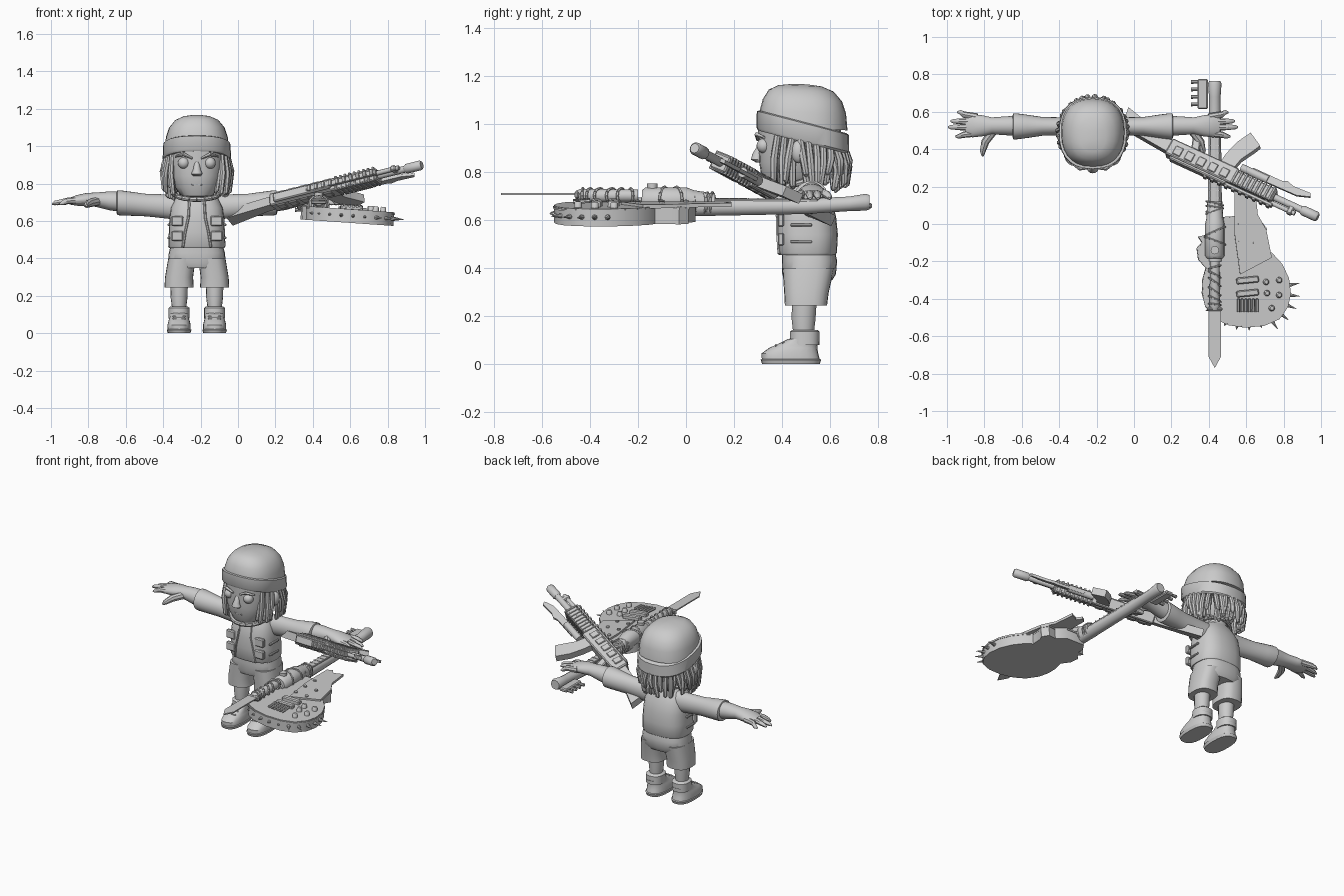
import bpy, bmesh, math, random
from mathutils import Vector, Matrix

random.seed(4)
if "Cube" in bpy.data.objects:
    bpy.data.objects.remove(bpy.data.objects["Cube"])

grey = bpy.data.materials.new("plain_grey")
grey.use_nodes = True
COLOUR = (0.6, 0.6, 0.6, 1)
grey.diffuse_color = COLOUR
grey.node_tree.nodes["Principled BSDF"].inputs["Base Color"].default_value = COLOUR
X, Y, Z = Vector((1, 0, 0)), Vector((0, 1, 0)), Vector((0, 0, 1))
CX = -0.22


def finish(name, bm, matrix=None, angle=40):
    if matrix:
        bm.transform(matrix)
    bmesh.ops.recalc_face_normals(bm, faces=bm.faces)
    mesh = bpy.data.meshes.new(name)
    bm.to_mesh(mesh)
    bm.free()
    mesh.materials.append(grey)
    ob = bpy.data.objects.new(name, mesh)
    bpy.context.collection.objects.link(ob)
    bpy.ops.object.select_all(action='DESELECT')
    ob.select_set(True)
    bpy.context.view_layer.objects.active = ob
    bpy.ops.object.shade_smooth_by_angle(angle=math.radians(angle))
    return ob


def loft(name, sections, u=X, v=Y, n=24, power=2.0, matrix=None, angle=40):
    """Skin rounded sections: (centre, radius_u, radius_v)."""
    bm = bmesh.new()
    rings = []
    for c, ru, rv in sections:
        ring = []
        for i in range(n):
            t = math.tau * i / n
            cs, sn = math.cos(t), math.sin(t)
            pu = math.copysign(abs(cs) ** (2 / power), cs) * ru
            pv = math.copysign(abs(sn) ** (2 / power), sn) * rv
            ring.append(bm.verts.new(Vector(c) + u * pu + v * pv))
        rings.append(ring)
    for a, b in zip(rings, rings[1:]):
        for i in range(n):
            j = (i + 1) % n
            bm.faces.new((a[i], a[j], b[j], b[i]))
    bm.faces.new(rings[0])
    bm.faces.new(rings[-1])
    return finish(name, bm, matrix, angle)


def tube(name, points, radii, n=8, matrix=None, flat=1.0):
    pts = [Vector(p) for p in points]
    axis = (pts[-1] - pts[0]).normalized()
    u = axis.cross(Z if abs(axis.z) < 0.8 else Y).normalized()
    if not isinstance(radii, (list, tuple)):
        radii = [radii] * len(pts)
    return loft(name, [(p, r, r * flat) for p, r in zip(pts, radii)], u, u.cross(axis), n, 2, matrix)


def box(name, centre, size, matrix=None, bevel=0.006, turn=0):
    bm = bmesh.new()
    bmesh.ops.create_cube(bm, size=1)
    bm.transform(Matrix.Translation(centre) @ Matrix.Rotation(turn, 4, 'Z') @ Matrix.Diagonal((*size, 1)))
    if bevel:
        bmesh.ops.bevel(bm, geom=bm.edges[:], offset=bevel, segments=1, affect='EDGES')
    return finish(name, bm, matrix, 30)


def slab(name, outline, z0, z1, matrix=None):
    bm = bmesh.new()
    base = bm.faces.new([bm.verts.new((x, y, z0)) for x, y in outline])
    top = bmesh.ops.extrude_face_region(bm, geom=[base])["geom"]
    bmesh.ops.translate(bm, vec=(0, 0, z1 - z0), verts=[g for g in top if isinstance(g, bmesh.types.BMVert)])
    return finish(name, bm, matrix, 40)


def ball(name, centre, r, scale=(1, 1, 1)):
    bm = bmesh.new()
    bmesh.ops.create_uvsphere(bm, u_segments=16, v_segments=10, radius=r)
    return finish(name, bm, Matrix.Translation(centre) @ Matrix.Diagonal((*scale, 1)))


def upright(name, rows, power=2.3, cx=CX, n=24):
    """Rows of (y, z, half width, half depth)."""
    return loft(name, [((cx, y, z), rx, ry) for y, z, rx, ry in rows], n=n, power=power)


# Head, face and neck
upright("head", [(.43, .72, .04, .05), (.43, .735, .085, .095), (.44, .78, .117, .125), (.455, .84, .138, .15),
                 (.47, .9, .147, .168), (.475, 1.0, .155, .175)])
upright("neck", [(.49, .7, .075, .075), (.49, .78, .075, .075)])
loft("nose", [((CX, .315, .92), .012, .012), ((CX, .298, .875), .02, .022), ((CX, .295, .852), .03, .024),
              ((CX, .305, .84), .02, .012)], n=12)
box("mouth", (CX, .322, .795), (.06, .018, .012), bevel=.004)
for s in (-1, 1):
    ball("eye", (CX + s * .07, .325, .91), .031)
    tube("brow", [(CX + s * .025, .298, .935), (CX + s * .07, .295, .957), (CX + s * .115, .325, .945)], [.006, .01, .005])
    ball("ear", (CX + s * .165, .47, .885), .04, (.7, .8, 1.2))

# Cap with a folded band, tipped down at the back
def cap_part(name, rows):
    tilt = Vector((0, 1, -.26))
    return loft(name, [((CX, y, z), rx, ry) for y, z, rx, ry in rows], v=tilt, n=28, power=2.4)
cap_part("cap_band", [(.487, .925, .176, .186), (.487, .935, .183, .193), (.487, 1.005, .18, .192), (.487, 1.01, .17, .18)])
loft("cap_crown", [((CX, .487, .98), .172, .186), ((CX, .487, 1.05), .165, .18), ((CX, .485, 1.1), .148, .165),
                   ((CX, .48, 1.14), .115, .135), ((CX, .475, 1.16), .07, .09), ((CX, .475, 1.167), .02, .03)],
     v=Vector((0, 1, -.03)), n=28, power=2.4)

# Dreadlocks hang round the sides and back
for row, (r, low) in enumerate(((.162, .755), (.14, .735))):
    for i in range(24):
        t = math.radians(-38 + 256 * i / 23)
        p = Vector((CX + math.cos(t) * (r + .006), .49 + math.sin(t) * (r + .012), .94 - .04 * math.sin(t)))
        out = Vector((math.cos(t), math.sin(t), 0))
        side = Vector((-out.y, out.x, 0)) * random.uniform(-.03, .03)
        end = Vector((p.x, p.y, low + random.uniform(-.015, .05))) + side
        mid = (p + end) / 2 + out * .016
        tube("dreadlock", [p, mid, end + out * .008, end - Z * .012], [.013, .016, .013, .005], 7)

# Torso, vest trim and necklace
upright("vest", [(.505, .455, .148, .118), (.505, .465, .153, .124), (.505, .54, .15, .128), (.502, .61, .147, .124),
                 (.5, .67, .14, .112), (.497, .72, .115, .09), (.495, .75, .08, .075)], 2.6)
upright("shirt_hem", [(.505, .44, .135, .105), (.505, .47, .135, .105)], 2.6)
ring = [(CX + .125 * math.cos(t), .455 + .115 * math.sin(t), .75 + .035 * math.sin(t))
        for t in [math.tau * i / 20 for i in range(21)]]
for a, b in zip(ring, ring[1:]):
    tube("necklace", [a, b], .013)
for s in (-1, 1):
    tube("vest_edge", [(CX + s * .04, .4, .7), (CX + s * .045, .38, .62), (CX + s * .062, .382, .54),
                       (CX + s * .075, .388, .46)], .007, 6)
    for z in (.52, .6):
        box("pocket", (CX + s * .105, .395, z), (.065, .025, .055))
    for z in (.51, .58):
        box("side_strap", (CX + s * .15, .48, z), (.015, .09, .012), bevel=.003)

# Shorts, legs and shoes
upright("shorts_hips", [(.51, .35, .12, .1), (.513, .375, .155, .112), (.515, .43, .15, .115), (.51, .475, .138, .11)], 2.6)
for s in (-1, 1):
    fx = CX + s * .095
    loft("shorts_leg", [((fx, .5, .245), .078, .088), ((fx, .502, .3), .075, .093), ((fx - s * .015, .51, .4), .073, .108)], power=2.6)
    upright("shin", [(.49, .12, .036, .042), (.49, .19, .045, .05), (.495, .3, .048, .052)], 2, fx, 16)
    upright("shoe_sole", [(.437, 0, .06, .12), (.437, .018, .066, .126), (.437, .022, .06, .12)], 2.6, fx)
    upright("shoe_foot", [(.437, .018, .062, .121), (.433, .045, .062, .118), (.447, .068, .056, .1), (.47, .088, .05, .078),
                          (.492, .105, .053, .066)], 2.5, fx)
    upright("shoe_collar", [(.494, .08, .056, .062), (.495, .135, .056, .062), (.495, .143, .046, .052)], 2.3, fx)
    for k in range(3):
        box("lace", (fx, .375 + .03 * k, .078 + .012 * k), (.07, .01, .01), bevel=.003)

# Arms and hands, mirrored about the body
for s in (-1, 1):
    def at(x, y, z, s=s):
        return Vector((CX + s * x, y, z))
    loft("sleeve", [(at(x, .522, z), ry, rz) for x, z, ry, rz in
         ((.06, .675, .05, .065), (.15, .677, .048, .065), (.27, .685, .05, .06), (.35, .692, .062, .064),
          (.41, .697, .07, .067), (.425, .698, .07, .066), (.43, .698, .055, .052))], u=Y, v=Z)
    loft("forearm_and_palm", [(at(x, .525, z), ry, rz) for x, z, ry, rz in
         ((.38, .7, .055, .055), (.47, .708, .05, .05), (.54, .714, .045, .038), (.59, .714, .056, .036),
          (.645, .71, .062, .028), (.68, .706, .05, .018))], u=Y, v=Z)
    for y0, y1, tip in ((.572, .598, .725), (.545, .55, .76), (.515, .518, .775), (.487, .468, .735)):
        tube("finger", [at(.62, y0, .71), at(.69, (y0 + y1) / 2, .708), at(tip - .015, y1, .696), at(tip, y1, .69)],
             [.02, .017, .012, .005])
    tube("thumb", [at(.53, .5, .705), at(.575, .44, .695), at(.59, .385, .685), at(.59, .362, .682)], [.024, .022, .015, .006])

# Rifle frame: length along X, underside along Y
a = Vector((1, -.46, .25)).normalized()
d = Vector((.45, .85, -.35))
d = (d - a * d.dot(a)).normalized()
c = a.cross(d)
G = Matrix.Translation((-.08, .525, .634)) @ Matrix((a, d, c)).transposed().to_4x4()
slab("rifle_stock", [(.02, .0), (.34, -.03), (.36, .04), (.24, .05), (.0, .11)], -.024, .024, G)
box("receiver", (.5, .005, 0), (.4, .095, .07), G)
box("receiver_cover", (.5, -.04, 0), (.34, .035, .05), G)
box("handguard", (.81, 0, 0), (.26, .075, .07), G)
for k in range(9):
    box("handguard_rib", (.7 + k * .028, 0, 0), (.012, .086, .082), G, .002)
box("sight_rail", (.74, -.05, 0), (.42, .018, .03), G, .003)
for k in range(10):
    box("rail_tooth", (.55 + k * .042, -.062, 0), (.018, .012, .032), G, .002)
for k in range(5):
    for s in (-1, 1):
        box("receiver_plate", (.36 + k * .07, -.005, s * .037), (.045, .05, .01), G, .003)
tube("barrel", [(.9, 0, 0), (1.12, 0, 0)], .019, 14, G)
tube("muzzle", [(1.1, 0, 0), (1.11, 0, 0), (1.19, 0, 0), (1.2, 0, 0)], [.02, .027, .027, .02], 14, G)
tube("gas_tube", [(.9, -.036, 0), (1.08, -.036, 0)], .013, 10, G)
box("front_sight", (1.05, -.03, 0), (.03, .05, .03), G)
slab("magazine", [(.585, .03), (.665, .03), (.68, .11), (.72, .19), (.735, .225), (.655, .27), (.615, .19), (.595, .11)],
     -.022, .022, G)
box("trigger_grip", (.42, .09, 0), (.045, .1, .04), G, turn=.35)
slab("under_blade", [(.74, .055), (1.04, .06), (1.11, .085), (1.1, .105), (1.0, .1), (.96, .112), (.93, .1), (.76, .1)],
     -.008, .008, G)
tube("blade_grip", [(.7, .075, 0), (.86, .075, 0)], .022, 10, G)

# Guitar body: slightly lower on its outer side
B = Matrix.Translation((.55, 0, 0)) @ Matrix.Rotation(.07, 4, 'Y') @ Matrix.Translation((-.55, 0, 0))
outline = [(.38, .03), (.345, -.02), (.345, -.06), (.3, -.07), (.32, -.1), (.292, -.13), (.3, -.19), (.34, -.235),
           (.322, -.3), (.32, -.37), (.338, -.44), (.39, -.505), (.46, -.537), (.55, -.55), (.65, -.54), (.73, -.505),
           (.775, -.44), (.79, -.37), (.78, -.29), (.745, -.215), (.69, -.155), (.645, -.13), (.65, -.06), (.665, -.03),
           (.635, .01), (.58, .0), (.52, .04)]
slab("guitar_body", outline, .592, .665, B)
slab("guitar_rim", [(.55 + (x - .55) * 1.015, -.25 + (y + .25) * 1.015) for x, y in outline], .652, .66, B)
slab("guitar_horn", [(.49, -.05), (.49, .17), (.52, .19), (.545, .16), (.6, .19), (.615, .05), (.66, -.03), (.69, -.18),
                     (.52, -.27)], .66, .676, B)
for k in range(11):
    t = math.radians(-150 + k * 16)
    p = Vector((.555 + .225 * math.cos(t), -.36 + .185 * math.sin(t), .63))
    out = Vector((math.cos(t), math.sin(t), 0))
    tube("spike", [p - out * .01, p + out * (.065 if k > 5 else .025)], [.015, .001], 8, B)
for x, y in ((.66, -.31), (.73, -.3), (.665, -.37), (.73, -.38), (.69, -.45)):
    tube("knob", [(x, y, .66), (x, y, .685), (x, y, .69)], [.017, .015, .01], 12, B)
for y in (-.3, -.37):
    box("pickup", (.56, y, .675), (.12, .035, .03), B, turn=.1)
for k in range(6):
    tube("bridge_coil", [(.51 + k * .02, -.47, .68), (.51 + k * .02, -.4, .685)], .008, 6, B)
for x, y in ((.52, -.1), (.6, -.1), (.52, .0), (.6, -.2), (.52, -.2)):
    tube("rivet", [(x, y, .67), (x, y, .684)], .011, 8, B)

# Guitar neck, head and tuners
NX = .432
tube("guitar_neck", [(NX, -.2, .655), (NX, .1, .655), (NX, .5, .658), (NX, .68, .668), (NX, .75, .675), (NX, .765, .675)],
     [.04, .038, .033, .031, .036, .03], 14)
box("fretboard", (NX, .25, .682), (.05, .6, .016), bevel=.003)
for k in range(14):
    box("fret", (NX, -.02 + k * .04, .691), (.052, .005, .004), bevel=0)
box("headstock", (.367, .695, .66), (.055, .16, .024))
for k in range(4):
    tube("tuner", [(.35, .64 + k * .04, .66), (.305, .64 + k * .04, .66)], [.008, .011], 8)

# Canister lashed to the neck, then the knife
tube("canister", [(NX, -.185, .685), (NX, -.17, .685), (NX, .0, .685), (NX, .03, .68), (NX, .12, .67)],
     [.04, .052, .052, .045, .04], 16)
tube("canister_cap", [(NX, -.14, .72), (NX, -.14, .752)], .022, 12)
tube("knife_handle", [(NX, -.46, .702), (NX, -.44, .702), (NX, -.2, .702)], [.02, .028, .026], 12)
box("knife_guard", (NX, -.455, .705), (.085, .018, .03))
slab("knife_blade", [(NX - .033, -.44), (NX - .033, -.71), (NX, -.77), (NX + .033, -.71), (NX + .033, -.44)], .705, .713)


def wraps(name, ys, z, r):
    for y in ys:
        skew = random.uniform(-.025, .025)
        ends = [(NX + r * math.cos(t), y + skew * math.cos(t), z + r * math.sin(t))
                for t in [math.tau * i / 12 for i in range(13)]]
        for p, q in zip(ends, ends[1:]):
            tube(name, [p, q], .006, 5)


wraps("rope_wrap", [.03, .05, .07, .09, .11], .67, .045)
wraps("canister_wire", [-.09, -.04], .685, .054)
wraps("handle_wire", [-.43, -.4, -.36, -.31, -.27, -.23], .702, .031)
